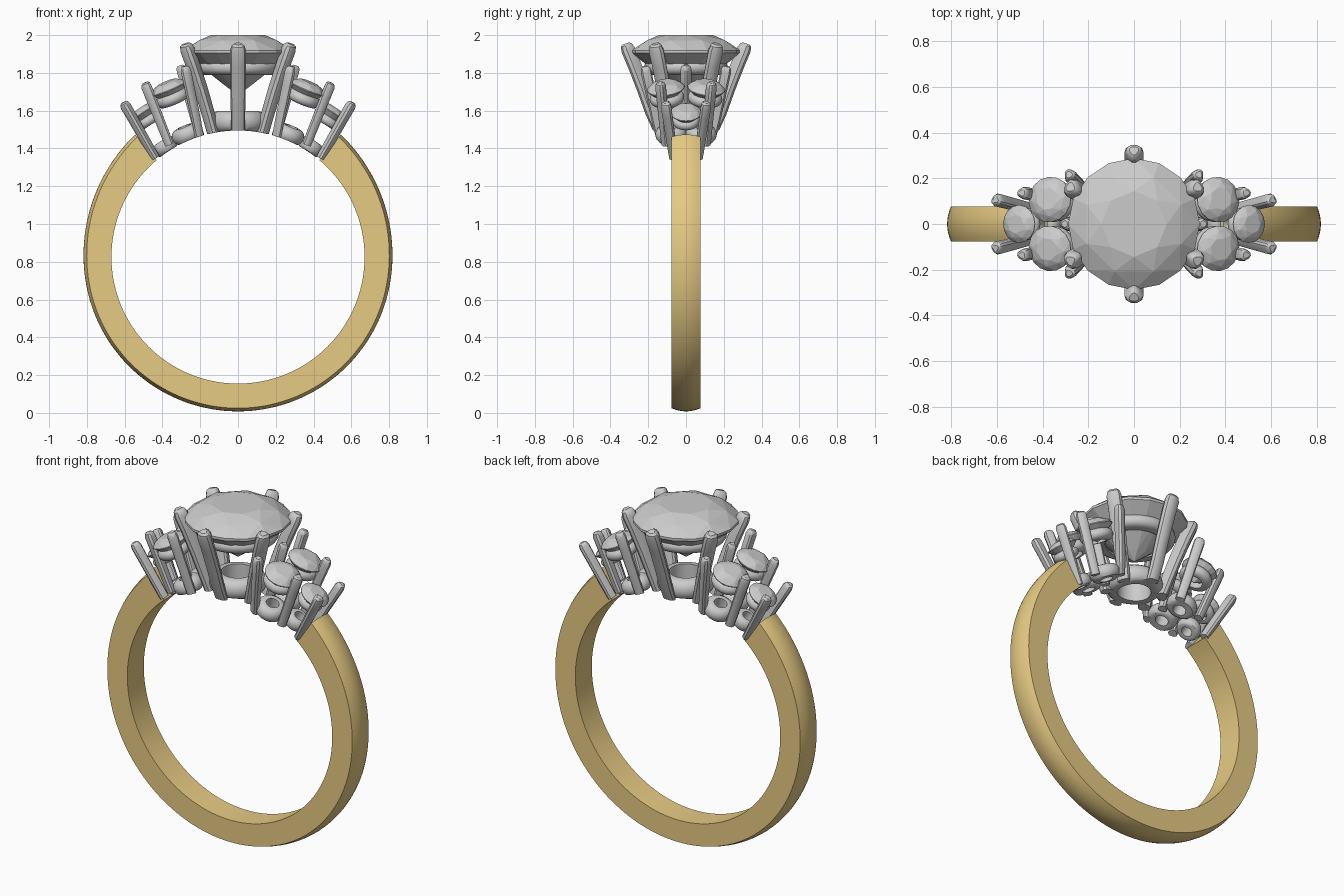
import bpy, bmesh
from math import sin, cos, pi, radians, hypot
from mathutils import Vector, Matrix

if "Cube" in bpy.data.objects:
    bpy.data.objects.remove(bpy.data.objects["Cube"])

CZ, RI = 0.825, 0.67          # finger hole centre height and radius


def finish(bm, name, mat=None, angle=None, clamp=False):
    if clamp:                  # push anything inside the finger hole out to its surface
        for v in bm.verts:
            r = hypot(v.co.x, v.co.z - CZ)
            if r < RI:
                v.co.x *= RI / r
                v.co.z = CZ + (v.co.z - CZ) * RI / r
    bmesh.ops.recalc_face_normals(bm, faces=bm.faces)
    me = bpy.data.meshes.new(name)
    bm.to_mesh(me)
    bm.free()
    ob = bpy.data.objects.new(name, me)
    bpy.context.collection.objects.link(ob)
    if mat:
        me.materials.append(mat)
    if angle:
        bpy.ops.object.select_all(action='DESELECT')
        ob.select_set(True)
        bpy.context.view_layer.objects.active = ob
        bpy.ops.object.shade_smooth_by_angle(angle=radians(angle))
    return ob


def loft(bm, rings, closed=False):
    vs = [[bm.verts.new(p) for p in ring] for ring in rings]
    n = len(vs[0])
    pairs = list(zip(vs, vs[1:])) + ([(vs[-1], vs[0])] if closed else [])
    for a, b in pairs:
        for i in range(n):
            j = (i + 1) % n
            bm.faces.new((a[i], a[j], b[j], b[i]))
    if not closed:
        bm.faces.new(vs[0])
        bm.faces.new(vs[-1])


def frame(pos, axis):
    return Matrix.Translation(pos) @ Vector(axis).to_track_quat('Z', 'Y').to_matrix().to_4x4()


def band(name, pos, axis, r_in, r_out, h, n=40):
    """Collar with a straight bore and a rounded outside."""
    bm = bmesh.new()
    m = frame(pos, axis)
    b = min((r_out - r_in) * 0.75, h * 0.5)
    prof = [(r_in, -h / 2)]
    prof += [(r_out - b + b * cos(a), h / 2 * sin(a))
             for a in (-pi / 2 + pi * k / 8 for k in range(9))]
    prof += [(r_in, h / 2)]
    loft(bm, [[m @ Vector((r * cos(t), r * sin(t), z)) for r, z in prof]
              for t in (2 * pi * i / n for i in range(n))], True)
    finish(bm, name, angle=40, clamp=True)


def gem(name, pos, axis, r, crown, pavilion):
    """Faceted round stone: table, crown, girdle, pavilion as a convex hull."""
    bm = bmesh.new()
    m = frame(pos, axis)
    g = r * 0.025
    for rr, z, n, off in ((r * .5, crown, 8, 0), (r * .78, crown * .68, 8, .5),
                          (r, g, 16, 0), (r, -g, 16, 0),
                          (r * .22, -pavilion * .82, 8, .5), (r * .01, -pavilion, 4, 0)):
        for i in range(n):
            t = 2 * pi * (i + off) / n
            bm.verts.new(m @ Vector((rr * cos(t), rr * sin(t), z)))
    bmesh.ops.convex_hull(bm, input=bm.verts)
    finish(bm, name)


def prong(name, base, tip, out, w, d, bow=0.0):
    """Tapered claw: rounded outer face, wedge pointing at the stone."""
    base, tip = Vector(base), Vector(tip)
    axis = (tip - base).normalized()
    out = Vector(out)
    out = (out - axis * out.dot(axis)).normalized()
    side = axis.cross(out)
    sec = [(-.5, .1), (-.42, .36), (-.2, .5), (.2, .5), (.42, .36), (.5, .1),
           (.3, -.3), (.1, -.5), (-.1, -.5), (-.3, -.3)]
    bm = bmesh.new()
    rings = []
    for t, s in ((0, .85), (.25, .9), (.5, .94), (.75, .97), (.93, 1), (.98, .82), (1, .5)):
        c = base.lerp(tip, t) - out * bow * 4 * t * (1 - t)
        rings.append([c + side * u * w * s + out * v * d * s for u, v in sec])
    loft(bm, rings)
    finish(bm, name, angle=35, clamp=True)


# Gold shank, open at the top behind the setting
gold = bpy.data.materials.new("gold")
gold.diffuse_color = (0.80, 0.60, 0.23, 1)
gold.use_nodes = True
gold.node_tree.nodes["Principled BSDF"].inputs["Base Color"].default_value = gold.diffuse_color
bm = bmesh.new()
rings = []
N, A0 = 112, radians(40)
for i in range(N + 1):
    a = A0 + (2 * pi - 2 * A0) * i / N
    k = max(0, 1 - min(a - A0, 2 * pi - A0 - a) / radians(60))
    edge = 0.80 + 0.03 * k * k
    sec = [(RI, .077), (RI, -.077)]
    sec += [(edge + .017 * (1 - u * u), .077 * u) for u in (-1, -.75, -.5, -.25, 0, .25, .5, .75, 1)]
    rings.append([(r * sin(a), y, CZ + r * cos(a)) for r, y in sec])
loft(bm, rings)
finish(bm, "shank", gold, 25)

# Centre stone and its basket
UP = (0, 0, 1)
gem("centre_stone", (0, 0, 1.912), UP, 0.288, 0.088, 0.228)
band("centre_gallery_ring", (0, 0, 1.828), UP, 0.155, 0.222, 0.076, 56)
band("centre_base_ring", (0, 0, 1.54), UP, 0.09, 0.155, 0.115, 48)
for i in range(6):
    a = radians(30 + 60 * i)
    c, s = cos(a), sin(a)
    prong("centre_prong", (.145 * c, .145 * s, 1.47), (.32 * c, .32 * s, 1.955),
          (c, s, 0), .085, .075, .008)


# Side clusters: point at radius R and angle from vertical, seen from the front
def polar(sx, deg, R, y):
    a = radians(deg)
    return Vector((sx * R * sin(a), y, CZ + R * cos(a)))


for sx in (-1, 1):
    # outer single stone
    p0, p1 = polar(sx, 33.3, .70, 0), polar(sx, 33.3, .915, 0)
    ax = p1 - p0
    gem("outer_side_stone", p1, ax, .083, .03, .075)
    band("outer_gallery_ring", p0.lerp(p1, .76), ax, .04, .072, .05, 32)
    band("outer_base_ring", p0, ax, .03, .068, .075, 32)
    # shared claw between the pair, beside the centre stone
    prong("inner_shared_prong", (sx * .2, 0, 1.46), (sx * .305, 0, 1.84),
          (-sx, 0, .3), .06, .055)
    for sy in (-1, 1):
        # paired stones
        p0, p1 = polar(sx, 22.4, .705, sy * .078), polar(sx, 22.4, .965, sy * .107)
        ax = p1 - p0
        gem("pair_side_stone", p1, ax, .1, .036, .09)
        band("pair_gallery_ring", p0.lerp(p1, .79), ax, .048, .092, .062, 36)
        band("pair_base_ring", p0, ax, .036, .084, .085, 36)
        # claws
        prong("pair_inner_prong", (sx * .205, sy * .135, 1.455), (sx * .285, sy * .215, 1.835),
              (-sx * .6, sy, 0), .06, .055)
        prong("pair_outer_prong", (sx * .36, sy * .105, 1.42), (sx * .49, sy * .135, 1.75),
              (sx * .6, sy, 0), .06, .055)
        prong("outer_prong", (sx * .437, sy * .062, 1.35), (sx * .605, sy * .105, 1.645),
              (sx, sy * .5, 0), .06, .055)
